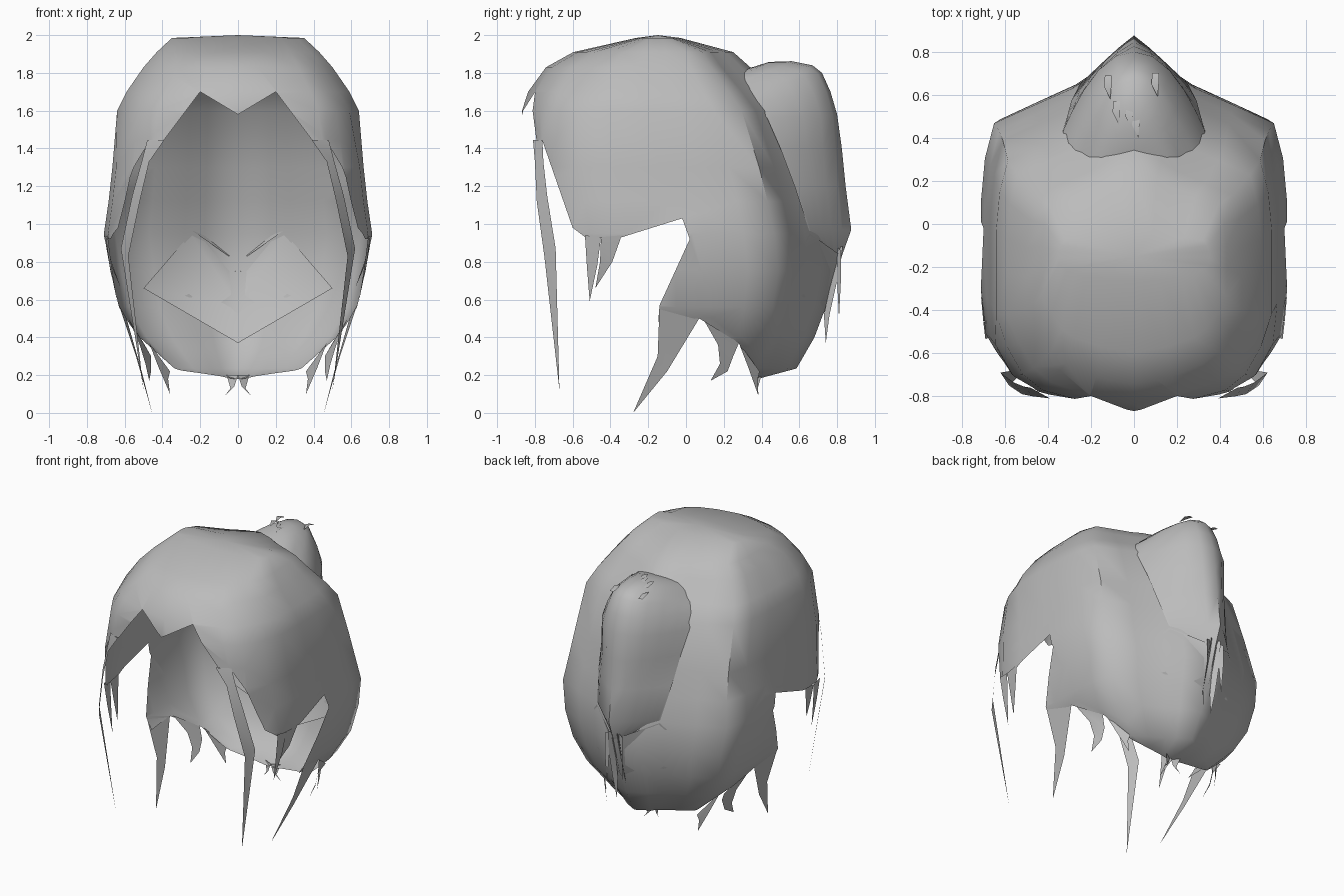
import bpy, bmesh, math
from mathutils import Vector

if "Cube" in bpy.data.objects:
    bpy.data.objects.remove(bpy.data.objects["Cube"])

grey = bpy.data.materials.new("hair_grey")
grey.diffuse_color = (0.5, 0.5, 0.5, 1)
grey.use_nodes = True
grey.node_tree.nodes["Principled BSDF"].inputs["Base Color"].default_value = grey.diffuse_color


def finish(name, bm, angle=60):
    me = bpy.data.meshes.new(name)
    bm.to_mesh(me)
    bm.free()
    ob = bpy.data.objects.new(name, me)
    bpy.context.collection.objects.link(ob)
    me.materials.append(grey)
    bpy.ops.object.select_all(action='DESELECT')
    ob.select_set(True)
    bpy.context.view_layer.objects.active = ob
    bpy.ops.object.shade_smooth_by_angle(angle=math.radians(angle))
    return ob


def loft(bm, rows, closed):
    vs = [[bm.verts.new(p) for p in r] for r in rows]
    n = len(vs[0])
    for a, b in zip(vs, vs[1:]):
        for i in range(n if closed else n - 1):
            j = (i + 1) % n
            bm.faces.new((a[i], b[i], b[j], a[j]))
    return vs


def inside(p, poly):
    hit = False
    for (ax, ay), (bx, by) in zip(poly, poly[1:] + poly[:1]):
        if (ay > p[1]) != (by > p[1]) and p[0] < (bx - ax) * (p[1] - ay) / (by - ay) + ax:
            hit = not hit
    return hit


def cut_out(bm, poly, axis, keep=lambda c: False):
    """Remove the part of the shell covered by an outline (axis 0: x/z, 1: y/z)."""
    for a, b in zip(poly, poly[1:] + poly[:1]):
        lo, hi = min(a[0], b[0]) - .02, max(a[0], b[0]) + .02
        zl, zh = min(a[1], b[1]) - .02, max(a[1], b[1]) + .02
        co, no = Vector((0, 0, a[1])), Vector((0, 0, b[0] - a[0]))
        co[axis], no[axis] = a[0], -(b[1] - a[1])
        faces = [f for f in bm.faces if not keep(f.calc_center_median())
                 and max(v.co[axis] for v in f.verts) > lo and min(v.co[axis] for v in f.verts) < hi
                 and max(v.co.z for v in f.verts) > zl and min(v.co.z for v in f.verts) < zh]
        geom = set(faces)
        for f in faces:
            geom.update(f.edges)
            geom.update(f.verts)
        bmesh.ops.bisect_plane(bm, geom=list(geom), dist=1e-5, plane_co=co, plane_no=no.normalized())
    dead = []
    for f in bm.faces:
        c = f.calc_center_median()
        if not keep(c) and inside((c[axis], c.z), poly):
            dead.append(f)
    bmesh.ops.delete(bm, geom=dead, context='FACES')


# Main hair shell: rings of one plan outline (z, width, front, back, front corner fullness)
plan = [(0, -1.04), (.35, -.98), (.7, -.95), (.85, -.84), (.97, -.65), (1, -.4), (1, -.1),
        (1, .15), (.975, .4), (.915, .61), (.66, .715), (.4, .82), (.25, .91), (0, 1)]
plan += [(-x, y) for x, y in plan[-2:0:-1]]
rings = [(1.985, .35, -.26, -.03, .92), (1.91, .43, -.58, .25, .92), (1.83, .5, -.72, .34, .91),
         (1.7, .59, -.81, .48, .93), (1.6, .64, -.84, .57, .95), (1.3, .665, -.82, .68, 1),
         (1.12, .685, -.80, .73, 1), (.95, .71, -.78, .77, 1), (.75, .675, -.74, .785, 1),
         (.56, .63, -.7, .74, 1), (.4, .53, -.6, .68, 1), (.235, .36, -.5, .585, 1),
         (.18, .2, -.4, .38, 1)]
bm = bmesh.new()
rows = []
for z, w, f, b, k in rings:
    row = []
    for x, y in plan:
        c = k if y < -.5 and abs(x) > .6 else 1
        row.append((x * w * c, (f + b) / 2 + y * c * (b - f) / 2, z))
    rows.append(row)
vs = loft(bm, rows, True)
top = bm.verts.new((0, -.15, 2))
for i in range(len(plan)):
    bm.faces.new((top, vs[0][i], vs[0][(i + 1) % len(plan)]))
# fringe opening
cut_out(bm, [(0, 1.58), (.2, 1.7), (.47, 1.34), (.5, -.1), (-.5, -.1), (-.47, 1.34), (-.2, 1.7)],
        0, lambda c: c.y > -.4)
# side hairline over the ear
cut_out(bm, [(-.76, 1.44), (-.6, .98), (-.52, .92), (-.34, .93), (-.02, 1.03), (.02, .92),
             (-.14, .57), (-.15, .45), (-.15, -.1), (-1, -.1), (-1, 1.44)], 1)
# nape hairline
cut_out(bm, [(-.2, .48), (.07, .5), (.28, .37), (.37, .17), (.37, -.1), (-.2, -.1)], 1)
finish("hair_shell", bm, 50)

# Bun and its tapering roll: (z, rim y, half width, back y, roundness, side droop)
bun = [(1.825, .30, .12, .335, 2, .02), (1.858, .31, .16, .44, 2.2, .06),
       (1.862, .31, .21, .56, 2.2, .1), (1.84, .31, .25, .67, 2.2, .12), (1.8, .32, .28, .72, 2.2, .1),
       (1.7, .36, .31, .765, 2.2, .05), (1.58, .43, .33, .80, 2.1, .02), (1.4, .50, .31, .825, 1.7, 0),
       (1.2, .575, .29, .845, 1.4, 0), (.97, .65, .25, .875, 1.1, 0), (.83, .75, .05, .825, 1.1, 0)]
bm = bmesh.new()
ts = [math.sin(math.pi * (i / 12 - .5)) for i in range(13)]
loft(bm, [[(w * t, ya + (yb - ya) * (1 - abs(t) ** p), z - d * t * t) for t in ts]
          for z, ya, w, yb, p, d in bun], False)
finish("bun", bm)

# Gathered panel under the roll, folded along the middle
bm = bmesh.new()
mid = [bm.verts.new(p) for p in ((0, .825, .83), (0, .755, .57), (0, .63, .37))]
for s in (1, -1):
    a = bm.verts.new((.25 * s, .655, .95))
    b = bm.verts.new((.5 * s, .5, .66))
    for tri in ((mid[0], a, mid[1]), (a, b, mid[1]), (b, mid[2], mid[1])):
        bm.faces.new(tri if s > 0 else tri[::-1])
finish("gathered_panel", bm)


def strand(name, left, right, tip, mirror=True):
    """Thin lock of hair between two edges, ending in a point."""
    bm = bmesh.new()
    for s in ((1, -1) if mirror else (1,)):
        L, R = ([bm.verts.new((p[0] * s, p[1], p[2])) for p in e] for e in (left, right))
        for i in range(len(L) - 1):
            bm.faces.new((L[i], R[i], R[i + 1], L[i + 1]))
        bm.faces.new((L[-1], R[-1], bm.verts.new((tip[0] * s, tip[1], tip[2]))))
    finish(name, bm)


strand("front_lock", [(.39, -.81, 1.445), (.47, -.80, 1.33), (.52, -.79, 1.12), (.58, -.75, .83)],
       [(.48, -.76, 1.445), (.51, -.755, 1.33), (.56, -.735, 1.15), (.62, -.69, .87)],
       (.50, -.67, .12))
strand("nape_lock", [(.63, -.14, .57), (.54, -.15, .3)],
       [(.59, .07, .5), (.51, -.1, .22)], (.455, -.28, 0))
strand("temple_lock_front", [(.69, -.535, .94), (.67, -.525, .78)],
       [(.70, -.45, .93), (.68, -.47, .78)], (.64, -.51, .59))
strand("temple_lock_rear", [(.70, -.45, .93), (.67, -.455, .8)],
       [(.71, -.34, .94), (.68, -.39, .8)], (.62, -.48, .66))
strand("neck_lock", [(.58, .09, .5), (.52, .17, .36), (.49, .18, .26)],
       [(.50, .28, .37), (.46, .25, .3), (.46, .22, .22)], (.47, .13, .17))
strand("lower_neck_lock", [(.47, .28, .37), (.42, .33, .24)],
       [(.36, .39, .22), (.37, .38, .18)], (.36, .38, .1))
strand("nape_wisp", [(.0, .37, .2), (.02, .37, .14)], [(.06, .40, .2), (.04, .38, .13)],
       (.07, .385, .09))
strand("tail_wisp_long", [(.0, .80, .88), (.02, .77, .7), (.03, .73, .52)],
       [(.04, .83, .88), (.05, .80, .7), (.05, .76, .52)], (.03, .74, .37))
strand("tail_wisp_short", [(.02, .80, .88), (.05, .80, .7)],
       [(.07, .82, .86), (.07, .82, .7)], (.06, .81, .5))

# Loose wisps on top of the bun
for x, y, z in ((-.08, .52, 1.85), (-.02, .5, 1.855), (.1, .65, 1.825), (-.12, .64, 1.825),
                (.01, .46, 1.853)):
    strand("bun_wisp", [(x - .015, y + .05, z - .005), (x - .02, y, z + .012)],
           [(x + .015, y + .05, z - .005), (x + .015, y, z + .012)], (x + .01, y - .06, z), False)
